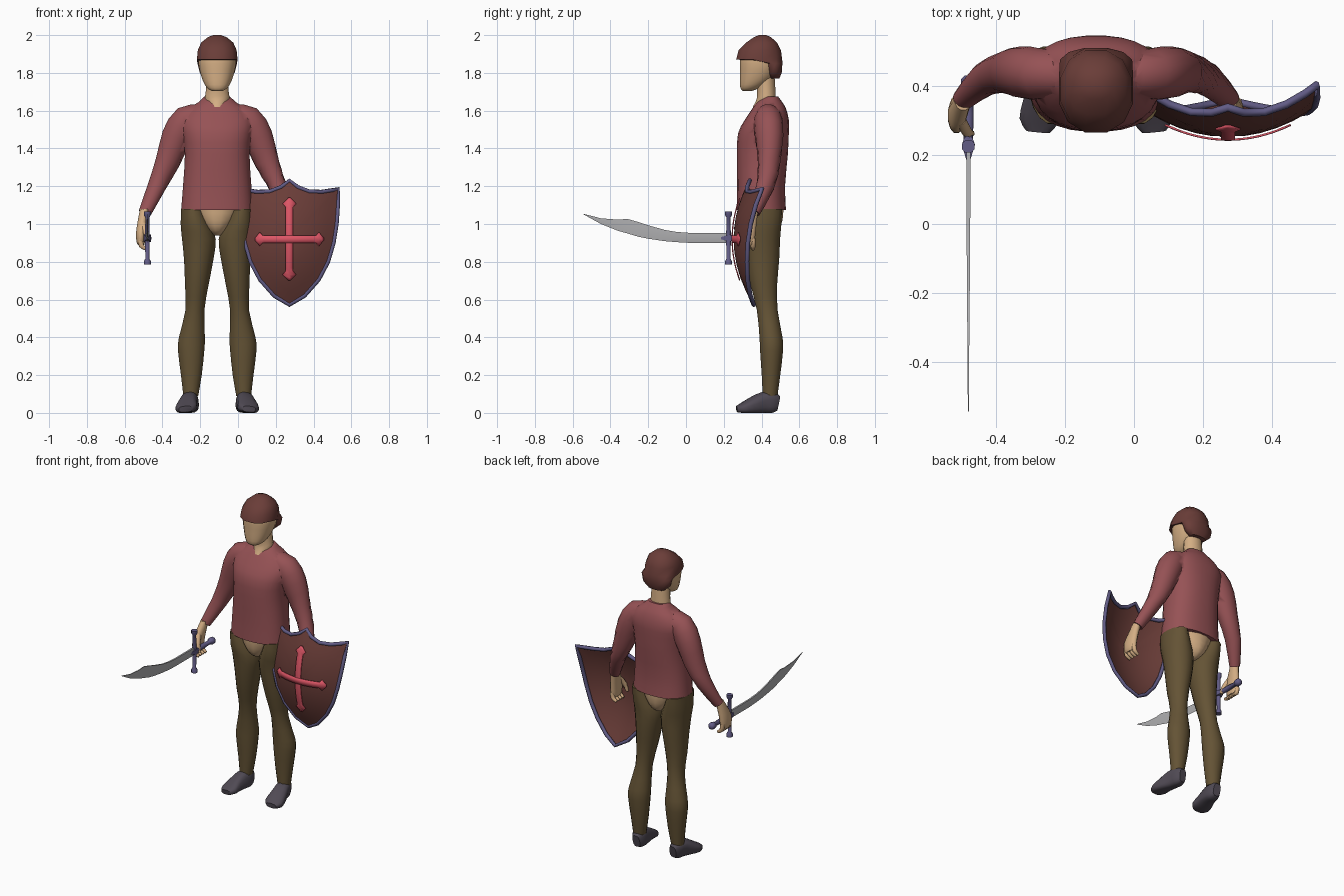
import bpy, bmesh, math
from mathutils import Vector

if "Cube" in bpy.data.objects:
    bpy.data.objects.remove(bpy.data.objects["Cube"])

CX = -0.11  # body centre line


def material(name, r, g, b):
    m = bpy.data.materials.new(name)
    m.diffuse_color = [((c / 255 + 0.055) / 1.055) ** 2.4 for c in (r, g, b)] + [1]
    m.use_nodes = True
    m.node_tree.nodes["Principled BSDF"].inputs["Base Color"].default_value = m.diffuse_color
    return m


SHIRT = material("shirt red", 150, 82, 85)
SKIN = material("skin", 212, 174, 132)
BROWN = material("dark brown", 106, 61, 56)
CLOTH = material("trouser olive", 100, 83, 53)
SHOE = material("shoe grey", 80, 74, 84)
STEEL = material("steel", 178, 178, 180)
TRIM = material("trim violet", 98, 92, 134)
CROSS = material("cross red", 222, 86, 102)


def finish(name, bm, mat, angle=50):
    bmesh.ops.recalc_face_normals(bm, faces=bm.faces)
    me = bpy.data.meshes.new(name)
    bm.to_mesh(me)
    bm.free()
    me.materials.append(mat)
    ob = bpy.data.objects.new(name, me)
    bpy.context.collection.objects.link(ob)
    activate(ob)
    bpy.ops.object.shade_smooth_by_angle(angle=math.radians(angle))
    return ob


def activate(ob):
    bpy.ops.object.select_all(action='DESELECT')
    ob.select_set(True)
    bpy.context.view_layer.objects.active = ob


def skin(name, rings, mat, angle=50):
    """Bridge rings of points and cap both ends."""
    bm = bmesh.new()
    rows = [[bm.verts.new(p) for p in ring] for ring in rings]
    n = len(rows[0])
    for a, b in zip(rows, rows[1:]):
        for i in range(n):
            bm.faces.new((a[i], a[(i + 1) % n], b[(i + 1) % n], b[i]))
    bm.faces.new(rows[0])
    bm.faces.new(rows[-1])
    return finish(name, bm, mat, angle)


def refine(rows, k):
    """Catmull-Rom interpolation of ring parameters."""
    out = []
    for i in range(len(rows) - 1):
        p = [rows[max(i - 1, 0)], rows[i], rows[i + 1], rows[min(i + 2, len(rows) - 1)]]
        for j in range(k):
            t = j / k
            out.append([0.5 * (2 * b + (c - a) * t + (2 * a - 5 * b + 4 * c - d) * t * t
                               + (3 * b - a - 3 * c + d) * t ** 3) for a, b, c, d in zip(*p)])
    return out + [list(rows[-1])]


def loft(name, rows, mat, s=1, seg=16, k=2, tilt=False, power=1.0, origin=CX):
    """rows: (side offset, y, z, half width, half depth); tilt follows the path."""
    rows = refine(rows, k)
    mid = [Vector((origin + s * r[0], r[1], r[2])) for r in rows]
    rings = []
    for i, r in enumerate(rows):
        tan = mid[min(i + 1, len(mid) - 1)] - mid[max(i - 1, 0)]
        q = Vector((0, 0, 1)).rotation_difference(tan) if tilt else None
        ring = []
        for j in range(seg):
            a = 2 * math.pi * (j + 0.5) / seg
            c, d = math.cos(a), math.sin(a)
            v = Vector((math.copysign(abs(c) ** power, c) * r[3],
                        math.copysign(abs(d) ** power, d) * r[4], 0))
            ring.append(mid[i] + (q @ v if q else v))
        rings.append(ring)
    return skin(name, rings, mat)


# Shirt: body and sleeves fused together
shirt = loft("shirt", [(0, (a + b) / 2, z, w, (b - a) / 2) for z, w, a, b in [
    (1.075, .192, .267, .53), (1.2, .182, .27, .525), (1.37, .172, .268, .54),
    (1.48, .185, .275, .545), (1.55, .19, .31, .545), (1.61, .15, .35, .53),
    (1.645, .10, .375, .51), (1.675, .068, .41, .488)]], SHIRT, seg=28, power=.85)
for s in (-1, 1):
    sleeve = loft("sleeve", [(.08, .435, 1.575, .06, .06), (.16, .435, 1.55, .08, .075),
                             (.215, .44, 1.46, .08, .075), (.262, .44, 1.33, .066, .06),
                             (.32, .42, 1.2, .049, .049), (.383, .362, 1.06, .03, .034)],
                  SHIRT, s, tilt=True)
    mod = shirt.modifiers.new("join", 'BOOLEAN')
    mod.operation, mod.solver, mod.object = 'UNION', 'EXACT', sleeve
    activate(shirt)
    bpy.ops.object.modifier_apply(modifier=mod.name)
    bpy.data.objects.remove(sleeve)

# Head, neck, hair and bare hips
loft("head", [(0, (a + b) / 2, z, w, (b - a) / 2) for z, w, a, b in [
    (1.705, .03, .298, .35), (1.72, .055, .287, .39), (1.76, .078, .284, .45),
    (1.82, .096, .284, .49), (1.88, .101, .285, .495), (1.94, .08, .31, .48)]],
    SKIN, power=.9)
loft("neck", [(0, .418, 1.62, .045, .066), (0, .425, 1.66, .066, .052),
              (0, .425, 1.70, .062, .05), (0, .42, 1.78, .06, .05)], SKIN)
loft("hair", [(0, (a + b) / 2, z, w, (b - a) / 2) for z, w, a, b in [
    (1.77, .06, .44, .495), (1.80, .095, .425, .508), (1.85, .108, .41, .512),
    (1.872, .111, .262, .513), (1.92, .106, .275, .506), (1.96, .088, .315, .485),
    (1.99, .05, .36, .45), (2.0, .02, .385, .425)]], BROWN, seg=12, k=1, power=.9)
loft("hips", [(0, .40, 1.085, .14, .118), (0, .40, 1.02, .10, .113),
              (0, .40, .965, .055, .09), (0, .40, .94, .02, .05)], SKIN)

# Legs, shoes and hands
for s, side in ((-1, "right"), (1, "left")):
    loft(side + "_trouser_leg", [
        (.13, .40, 1.08, .062, .11), (.115, .397, 1.0, .08, .11), (.097, .40, .92, .091, .10),
        (.098, .405, .81, .079, .09), (.108, .412, .68, .064, .072),
        (.118, .43, .545, .051, .056), (.134, .45, .40, .07, .062),
        (.138, .453, .33, .071, .062), (.137, .45, .2, .056, .05),
        (.14, .445, .09, .04, .04)], CLOTH, s)
    loft(side + "_shoe", [
        (.135, .49, .05, .025, .04), (.138, .46, .055, .04, .055), (.145, .41, .055, .045, .055),
        (.158, .35, .04, .053, .04), (.165, .30, .026, .057, .026),
        (.168, .268, .02, .035, .016)], SHOE, s, tilt=True, power=.7)
    loft(side + "_hand", [
        (.385, .357, 1.08, .024, .028), (.395, .335, 1.02, .026, .042),
        (.403, .317, .96, .027, .054), (.405, .315, .91, .024, .05),
        (.403, .317, .89, .018, .04)], SKIN, s, seg=12)
    loft(side + "_thumb", [(.392, .30, 1.0, .016, .016), (.375, .268, .95, .016, .016),
                           (.36, .262, .905, .009, .009)], SKIN, s, seg=8, tilt=True)
    for i in range(4):
        y = .28 + .025 * i
        loft(f"{side}_finger_{i + 1}", [
            (.408, y, .925, .014, .014), (.402, y, .885, .014, .014),
            (.375, y, .867, .009, .009)], SKIN, s, seg=8, tilt=True)

# Sword: curved blade, guard, grip and pommel
SX, SZ = -.48, .925
blade = [(.22, .953, .90), (.02, .953, .90), (-.05, .958, .904), (-.11, .968, .909),
         (-.2, .993, .922), (-.25, 1.01, .932), (-.31, 1.027, .95), (-.36, 1.023, .964),
         (-.45, 1.03, 1.0), (-.543, 1.054, 1.051)]
skin("sword_blade", [[(SX - t, y, u), (SX + t, y, u), (SX + t, y, (u + w) / 2),
                      (SX, y, w), (SX - t, y, (u + w) / 2)]
                     for i, (y, u, w) in enumerate(blade)
                     for t in [.006 - .0005 * i]], STEEL, 25)
guard = [(-.14, .02), (-.122, .02), (-.108, .011), (0, .014), (.108, .011), (.122, .02), (.14, .02)]
loft("sword_guard", [(0, .225, SZ + z, r, r) for z, r in guard], TRIM, seg=8, k=1, origin=SX)
loft("guard_boss", [(0, y, SZ, r, r) for y, r in [(.26, .012), (.23, .027), (.185, .008)]],
     TRIM, seg=4, k=1, tilt=True, origin=SX)
loft("sword_grip", [(0, y, SZ, r, r) for y, r in
                    [(.24, .014), (.32, .016), (.385, .013), (.395, .022), (.42, .022), (.43, .012)]],
     TRIM, seg=10, k=1, tilt=True, origin=SX)

# Shield: doubly curved plate with a rim
HX, HZ = .272, .92


def on_shield(dx, dz, lift=0):
    return Vector((HX + dx, .252 + 1.3 * dx * dx + .85 * dz * dz - lift, HZ + dz))


half = [(0, 1.23), (.045, 1.195), (.105, 1.172), (.17, 1.17), (.225, 1.178), (.258, 1.187),
        (.257, 1.10), (.25, 1.0), (.234, .90), (.205, .80), (.155, .705), (.08, .62), (0, .572)]
outline = [(x, z - HZ) for x, z in half + [(-x, z) for x, z in half[-2:0:-1]]]
bm = bmesh.new()
rows = [[bm.verts.new(on_shield(x * f, z * f)) for x, z in outline] for f in (1, .8, .6, .4, .2)]
n = len(outline)
for a, b in zip(rows, rows[1:]):
    for i in range(n):
        bm.faces.new((a[i], a[(i + 1) % n], b[(i + 1) % n], b[i]))
bm.faces.new(rows[-1])
bmesh.ops.solidify(bm, geom=bm.faces[:], thickness=.012)
finish("shield_plate", bm, BROWN)

curve = bpy.data.curves.new("shield_rim", 'CURVE')
curve.dimensions, curve.bevel_depth, curve.bevel_resolution = '3D', .012, 1
spline = curve.splines.new('POLY')
spline.points.add(n - 1)
for p, (x, z) in zip(spline.points, outline):
    p.co = (*on_shield(x, z, -.004), 1)
spline.use_cyclic_u = True
curve.materials.append(TRIM)
rim = bpy.data.objects.new("shield_rim", curve)
bpy.context.collection.objects.link(rim)
activate(rim)
bpy.ops.object.convert(target='MESH')

# Cross on the shield: two thin strips with flared, pointed ends
end = [(1, .006), (.93, .02), (.86, .036), (.78, .02)]
prof = end + [(t / 10, .02) for t in range(7, -8, -1)] + [(-t, w) for t, w in end[::-1]]
for name, length, upright in (("cross_upright", .218, True), ("cross_bar", .182, False)):
    bm = bmesh.new()
    rows = []
    for t, w in prof:
        pts = [(c * w, t * length) if upright else (t * length, c * w) for c in (-1, 0, 1)]
        rows.append([bm.verts.new(on_shield(*p, .008)) for p in pts])
    for a, b in zip(rows, rows[1:]):
        for i in range(2):
            bm.faces.new((a[i], a[i + 1], b[i + 1], b[i]))
    ob = finish(name, bm, CROSS)
    mod = ob.modifiers.new("thickness", 'SOLIDIFY')
    mod.thickness, mod.offset = .006, 0
